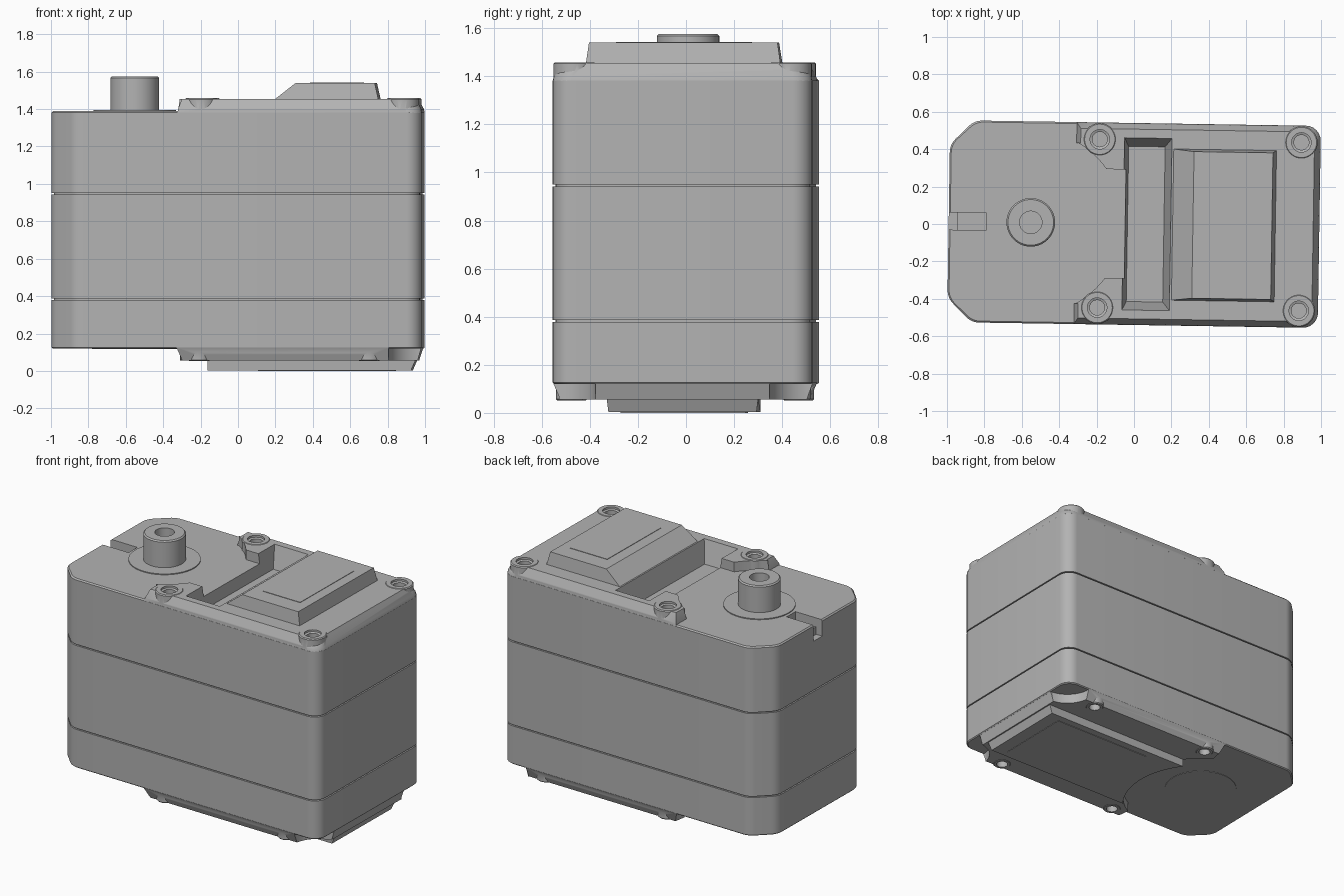
import bpy, bmesh
from math import sin, cos, pi, radians
from mathutils import Vector

if "Cube" in bpy.data.objects:
    bpy.data.objects.remove(bpy.data.objects["Cube"])

HX, HY = 0.991, 0.54      # body half length and half width
TURN = radians(-0.9)      # whole model sits slightly turned
SHAFT = -0.552            # shaft axis position on x

grey = bpy.data.materials.new("casing grey")
grey.use_nodes = True
colour = (0.45, 0.45, 0.45, 1)
grey.diffuse_color = colour
grey.node_tree.nodes["Principled BSDF"].inputs["Base Color"].default_value = colour


def loft(name, sections):
    """Skin a stack of (outline, z) sections and cap both ends."""
    bm = bmesh.new()
    rings = [[bm.verts.new((x, y, z)) for x, y in pts] for pts, z in sections]
    n = len(rings[0])
    for a, b in zip(rings, rings[1:]):
        for i in range(n):
            j = (i + 1) % n
            bm.faces.new((a[i], a[j], b[j], b[i]))
    bm.faces.new(rings[0][::-1])
    bm.faces.new(rings[-1])
    bmesh.ops.recalc_face_normals(bm, faces=bm.faces)
    mesh = bpy.data.meshes.new(name)
    bm.to_mesh(mesh)
    bm.free()
    mesh.materials.append(grey)
    ob = bpy.data.objects.new(name, mesh)
    bpy.context.collection.objects.link(ob)
    ob.rotation_euler.z = TURN
    return ob


def rect(x0, x1, y):
    return [(x0, -y), (x1, -y), (x1, y), (x0, y)]


def arc(cx, cy, r, a0, a1, n):
    return [(cx + r * cos(radians(a0 + (a1 - a0) * i / n)),
             cy + r * sin(radians(a0 + (a1 - a0) * i / n))) for i in range(n + 1)]


def circle(x, y, r, n=40):
    return arc(x, y, r, 0, 360 * (n - 1) / n, n - 1)


def lathe(name, x, y, profile, n=40):
    return loft(name, [(circle(x, y, r, n), z) for r, z in profile])


def fillet(corners, steps=6):
    """Round each (x, y, radius) corner of a polygon."""
    out = []
    for i, (x, y, r) in enumerate(corners):
        p = Vector((x, y))
        a = (Vector(corners[i - 1][:2]) - p).normalized()
        b = (Vector(corners[(i + 1) % len(corners)][:2]) - p).normalized()
        half = a.angle(b) / 2
        mid = p + (a + b).normalized() * (r / sin(half))
        start = p + a * (r * cos(half) / sin(half)) - mid
        end = p + b * (r * cos(half) / sin(half)) - mid
        for k in range(steps + 1):
            out.append(tuple(mid + start.lerp(end, k / steps).normalized() * r))
    return out


def combine(target, other, operation):
    mod = target.modifiers.new("shape", 'BOOLEAN')
    mod.operation, mod.solver, mod.object = operation, 'EXACT', other
    bpy.context.view_layer.objects.active = target
    bpy.ops.object.modifier_apply(modifier=mod.name)


def cut(targets, cutter):
    cutter.hide_render = True
    for t in targets:
        combine(t, cutter, 'DIFFERENCE')
    bpy.data.objects.remove(cutter)


def add(target, other):
    combine(target, other, 'UNION')
    bpy.data.objects.remove(other)


def mirrored(half):
    """Close an outline from its y > 0 half."""
    return half + [(x, -y) for x, y in reversed(half)]


# Casing: three shells separated by shallow seams
def casing(e):
    x, y, c = HX - e, HY - e, 0.41
    return fillet([(-x, -c, .1), (.13 - x, -y, .1), (x, -y, .08),
                   (x, y, .08), (.13 - x, y, .1), (-x, c, .1)])


layers = [(.006, .12), (0, .126)]
for seam in (.382, .946):
    layers += [(0, seam - .004), (.012, seam - .004), (.012, seam + .004), (0, seam + .004)]
layers += [(0, 1.382), (.008, 1.39)]
body = loft("casing", [(casing(e), z) for e, z in layers])


# Upper deck with two lugs hollowed around the shaft
def deck_outline(e):
    right = arc(HX - e - .08, HY - e - .08, .08, 0, 90, 6)
    lug = arc(SHAFT, 0, .495, 60, 36, 6)
    left = -.315 + e * .7
    return mirrored(right + [(left, HY - e), (left, lug[0][1])] + lug
                    + [(-.045, lug[-1][1]), (.03, .28)])


deck = loft("upper_deck", [(deck_outline(0), 1.38), (deck_outline(.004), 1.4),
                           (deck_outline(.033), 1.455)])
top_screws = [(x, y) for x in (-.19, .888) for y in (-.45, .45)]
for x, y in top_screws:
    add(deck, lathe("screw_boss", x, y, [(.087, 1.384), (.087, 1.452), (.081, 1.458)]))
for x, y in top_screws:
    cut([deck], lathe("screw_cutter", x, y, [(.04, 1.4), (.04, 1.44), (.052, 1.445), (.052, 1.5)]))

# Trough across the deck
cut([body, deck], loft("trough_cutter", [(rect(-.035, .16, .415), 1.31),
                                         (rect(-.06, .2, .465), 1.47)]))

# Stepped notch in the shaft end
cut([body], loft("notch_cutter", [(rect(-1.1, -.79, .046), 1.33), (rect(-1.1, -.79, .046), 1.5)]))
cut([body], loft("step_cutter", [(rect(-1.1, -.945, .046), 1.28), (rect(-1.1, -.945, .046), 1.45)]))

# Raised cover with a thin label plate
loft("raised_cover", [(rect(.2, .757, .405), 1.45), (rect(.315, .737, .392), 1.54)])
loft("cover_plate", [(rect(.39, .67, .28), 1.538), (rect(.39, .67, .28), 1.543)])

# Output shaft with its hollow centre, and the flange around it
lathe("shaft_flange", SHAFT, 0, [(.22, 1.385), (.22, 1.396)], 64)
lathe("output_shaft", SHAFT, 0, [(.13, 1.39), (.13, 1.567), (.122, 1.575),
                                 (.06, 1.575), (.06, 1.47)], 48)


# Lower deck: corner pockets at one end, hollow arc at the other
def lower_outline(e):
    x, y = .986 - e * .8, HY - e
    pocket = arc(HX, HY, .18, 262, 188, 8)
    left = -.32 + e
    half = [(x, pocket[0][1])] + pocket + [(pocket[-1][0], y), (left, y)]
    return mirrored(half + arc(SHAFT, 0, .5, 60, 3, 10))


lower = loft("lower_deck", [(lower_outline(0), .125), (lower_outline(.03), .055)])
low_screws = [(x, y) for x in (-.2, .71) for y in (-.472, .472)]
for x, y in low_screws:
    add(lower, lathe("lower_boss", x, y, [(.058, .122), (.058, .058), (.052, .052)]))
for x, y in low_screws:
    cut([lower], lathe("lower_cutter", x, y, [(.036, .1), (.036, .03)]))


# Bottom plate, its inset panel and the ring below the shaft
def plate_outline(x, y):
    return mirrored([(x, y)] + arc(SHAFT, 0, .5, 38, 2, 8))


loft("bottom_plate", [(plate_outline(.955, .315), .06), (plate_outline(.93, .308), .003)])
loft("bottom_panel", [(rect(.11, .84, .26), .005), (rect(.11, .84, .26), 0)])
lathe("bottom_ring", SHAFT, 0, [(.23, .122), (.23, .117)], 64)

# Smooth the rounded sides and keep the edges sharp
bpy.ops.object.select_all(action='DESELECT')
for ob in bpy.context.collection.objects:
    if ob.type == 'MESH':
        ob.select_set(True)
        bpy.context.view_layer.objects.active = ob
bpy.ops.object.shade_smooth_by_angle(angle=radians(30))
